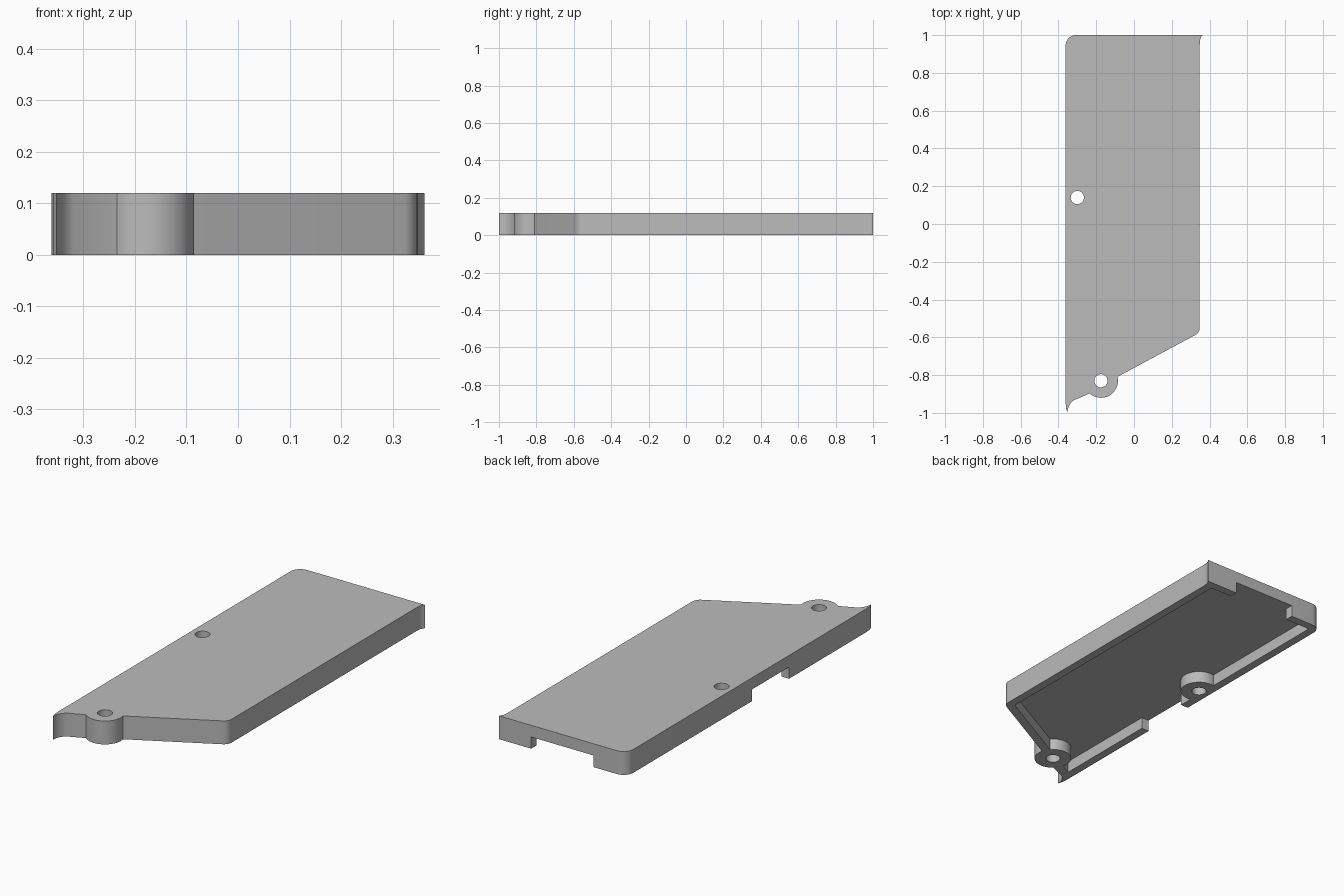
import bpy, bmesh, math
from mathutils import Matrix

if "Cube" in bpy.data.objects:
    bpy.data.objects.remove(bpy.data.objects["Cube"], do_unlink=True)

HEIGHT, SKIN, WALL = 0.12, 0.06, 0.043
LEFT, RIGHT, BACK = -0.362, 0.348, 1.0
SLOPE = 0.537                      # slanted front edge
BOSSES = [(-0.175, -0.83), (-0.30, 0.14)]
BOSS_R, HOLE_R = 0.09, 0.035


def front_y(x, inset=0.0):
    return -0.762 + SLOPE * x + inset * math.hypot(1, SLOPE)


def arc(cx, cy, r, start, end, steps):
    angles = [math.radians(start + (end - start) * i / steps) for i in range(steps + 1)]
    return [(cx + r * math.cos(a), cy + r * math.sin(a)) for a in angles]


def prism(name, points, z0, z1):
    """Extrude a closed outline between two heights."""
    bm = bmesh.new()
    face = bm.faces.new([bm.verts.new((x, y, z0)) for x, y in points])
    new = bmesh.ops.extrude_face_region(bm, geom=[face])["geom"]
    bmesh.ops.translate(bm, vec=(0, 0, z1 - z0),
                        verts=[v for v in new if isinstance(v, bmesh.types.BMVert)])
    bmesh.ops.recalc_face_normals(bm, faces=bm.faces)
    mesh = bpy.data.meshes.new(name)
    bm.to_mesh(mesh)
    bm.free()
    obj = bpy.data.objects.new(name, mesh)
    bpy.context.collection.objects.link(obj)
    return obj


def box(name, x0, x1, y0, y1, z0, z1):
    return prism(name, [(x0, y0), (x1, y0), (x1, y1), (x0, y1)], z0, z1)


def cylinder(name, centre, r, z0, z1):
    return prism(name, arc(*centre, r, 0, 360, 48)[:-1], z0, z1)


def subtract(target, cutter):
    cutter.hide_render = True
    mod = target.modifiers.new("cut", "BOOLEAN")
    mod.operation, mod.solver, mod.object = "DIFFERENCE", "EXACT", cutter
    bpy.context.view_layer.objects.active = target
    bpy.ops.object.modifier_apply(modifier=mod.name)
    bpy.data.objects.remove(cutter, do_unlink=True)


# Outer outline, counterclockwise: front corner, back edge, left side, tail, boss bulge
r = 0.045
outline = arc(RIGHT - r, front_y(RIGHT - r, r), r, math.degrees(math.atan(SLOPE)) - 90, 0, 10)
outline += [(RIGHT, 0.95), (0.35, 0.975), (0.355, 0.99), (0.362, BACK)]
outline += arc(LEFT + 0.055, BACK - 0.055, 0.055, 90, 180, 10)
outline += [(LEFT, -0.95), (-0.359, -0.978), (-0.352, -1.0), (-0.35, -0.98),
            (-0.344, -0.963), (-0.334, -0.947), (-0.32, front_y(-0.32))]
outline += arc(*BOSSES[0], BOSS_R, -132, 13.5, 28)
cover = prism("cover_plate", outline, 0, HEIGHT)

# Hollow underside, leaving the two screw bosses standing
xl, xr, yb = LEFT + WALL, RIGHT - WALL, BACK - WALL
cavity = prism("cavity_cutter", [(xl, front_y(xl, WALL)), (xr, front_y(xr, WALL)),
                                 (xr, yb), (xl, yb)], -0.05, HEIGHT - SKIN)
for centre in BOSSES:
    subtract(cavity, cylinder("boss_keeper", centre, BOSS_R, -0.1, HEIGHT))
subtract(cover, cavity)

# Openings in the back wall and the left wall
subtract(cover, box("back_notch", -0.175, 0.18, yb - 0.01, 1.1, -0.05, HEIGHT - SKIN))
subtract(cover, box("side_notch", -0.5, xl + 0.01, -0.32, -0.02, -0.05, HEIGHT - SKIN))

# Screw holes
for centre in BOSSES:
    subtract(cover, cylinder("screw_hole", centre, HOLE_R, -0.1, 0.3))

# Material and shading
grey = bpy.data.materials.new("plain grey")
grey.use_nodes = True
colour = (0.5, 0.5, 0.5, 1)
grey.diffuse_color = colour
grey.node_tree.nodes["Principled BSDF"].inputs["Base Color"].default_value = colour
cover.data.materials.clear()
cover.data.materials.append(grey)
for poly in cover.data.polygons:
    poly.material_index = 0
bpy.ops.object.select_all(action="DESELECT")
cover.select_set(True)
bpy.context.view_layer.objects.active = cover
bpy.ops.object.shade_smooth_by_angle(angle=math.radians(30))
